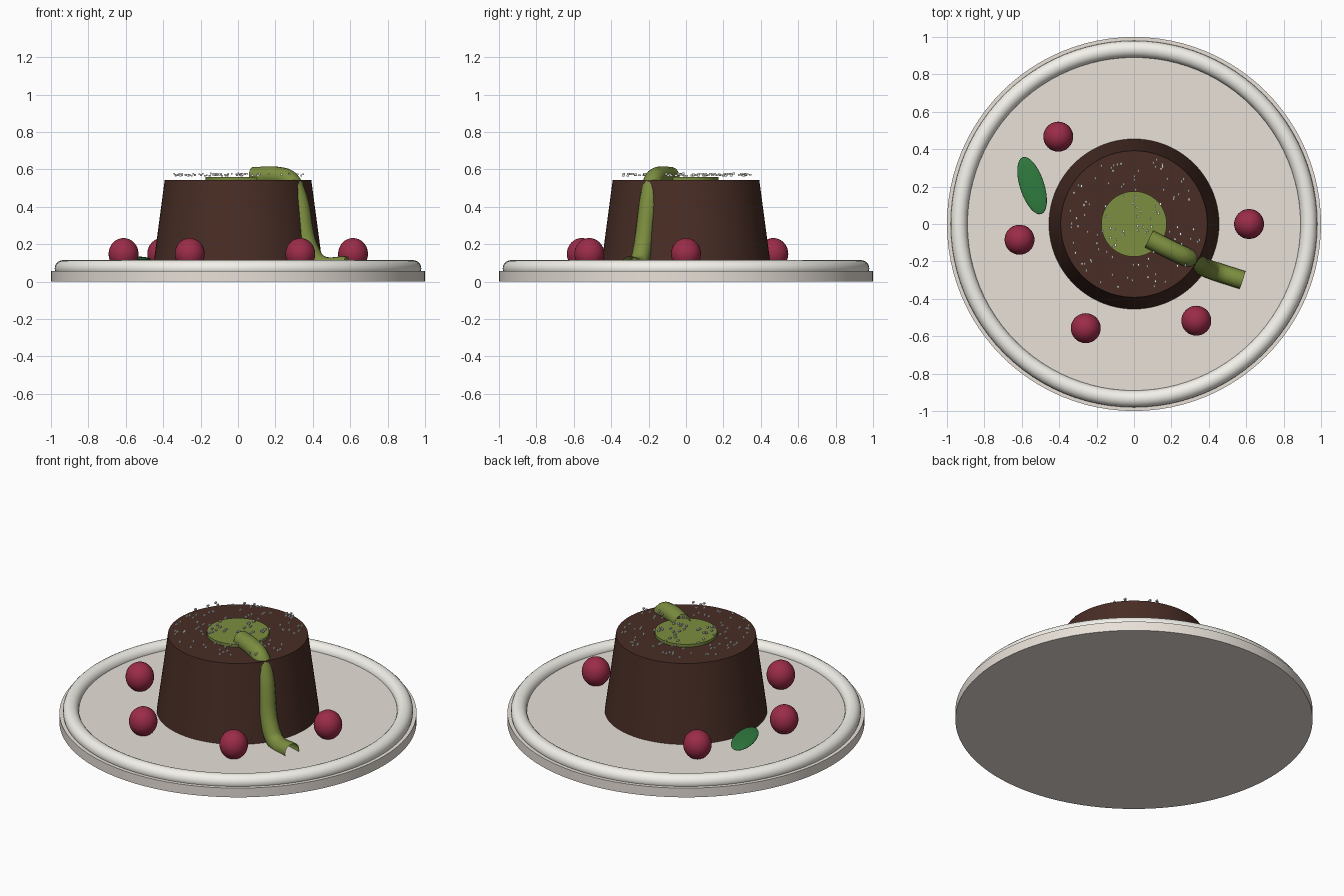
import bpy, bmesh, math, random
from mathutils import Matrix

if "Cube" in bpy.data.objects:
    bpy.data.objects.remove(bpy.data.objects["Cube"])

def mat(name, c):
    m = bpy.data.materials.new(name)
    m.diffuse_color = (*c, 1)
    m.use_nodes = True
    m.node_tree.nodes["Principled BSDF"].inputs["Base Color"].default_value = m.diffuse_color
    return m

PLATE = mat("plate_glaze", (0.81, 0.75, 0.69))
RIM = mat("rim_glaze", (0.90, 0.88, 0.82))
CAKE = mat("chocolate", (0.065, 0.026, 0.018))
SAUCE = mat("green_sauce", (0.20, 0.27, 0.05))
BERRY = mat("berry_red", (0.33, 0.025, 0.065))
LEAF = mat("leaf_green", (0.03, 0.20, 0.05))
SUGAR = mat("sugar", (0.92, 0.92, 0.88))

def finish(name, m):
    o = bpy.context.object
    o.name = name
    o.data.materials.append(m)
    bpy.ops.object.shade_smooth_by_angle(angle=math.radians(40))
    return o

def cone(name, m, r1, r2, z0, z1):
    bpy.ops.mesh.primitive_cone_add(vertices=96, radius1=r1, radius2=r2, depth=z1 - z0,
                                    location=(0, 0, (z0 + z1) / 2))
    return finish(name, m)

def ball(name, m, loc, scale, rot=0):
    bpy.ops.mesh.primitive_uv_sphere_add(segments=32, ring_count=16, radius=1,
                                         location=loc, rotation=(0, 0, rot))
    bpy.context.object.scale = scale
    return finish(name, m)

# Plate: wide base, raised floor, rounded rim
cone("plate_base", PLATE, 1, 1, 0, 0.057)
cone("plate_floor", PLATE, 0.9, 0.9, 0.05, 0.072)
bpy.ops.mesh.primitive_torus_add(major_segments=96, minor_segments=20, major_radius=0.935,
                                 minor_radius=0.045, location=(0, 0, 0.07))
finish("plate_rim", RIM)

# Cake and the sauce pool on top
cone("cake", CAKE, 0.455, 0.392, 0.07, 0.543)
cone("sauce_pool", SAUCE, 0.175, 0.175, 0.54, 0.56)

# Sauce running down the side: open tube along a curve, half sunk in the cake
cu = bpy.data.curves.new("sauce_drip", 'CURVE')
cu.dimensions = '3D'
cu.bevel_depth = 0.05
cu.bevel_resolution = 5
cu.resolution_u = 10
sp = cu.splines.new('BEZIER')
path = [(0.08, -0.08, 0.563), (0.215, -0.147, 0.564), (0.275, -0.175, 0.543),
        (0.31, -0.19, 0.48), (0.392, -0.238, 0.15), (0.44, -0.255, 0.092),
        (0.58, -0.30, 0.086)]
sp.bezier_points.add(len(path) - 1)
for p, c in zip(sp.bezier_points, path):
    p.co = c
    p.handle_left_type = p.handle_right_type = 'AUTO'
drip = bpy.data.objects.new("sauce_drip", cu)
drip.data.materials.append(SAUCE)
bpy.context.collection.objects.link(drip)

# Berries around the cake
for i, (x, y) in enumerate([(0.615, 0), (0.333, -0.517), (-0.258, -0.557),
                            (-0.612, -0.084), (-0.405, 0.467)]):
    ball(f"berry_{i + 1}", BERRY, (x, y, 0.148), (0.08, 0.08, 0.085))

# Leaf
ball("leaf", LEAF, (-0.545, 0.205, 0.12), (0.16, 0.065, 0.014), math.radians(108))

# Sugar specks scattered over the top
random.seed(4)
bm = bmesh.new()
for _ in range(115):
    r, a = 0.365 * math.sqrt(random.random()), random.uniform(0, math.tau)
    loc = (r * math.cos(a), r * math.sin(a), random.uniform(0.566, 0.578))
    bmesh.ops.create_cube(bm, size=1, matrix=Matrix.Translation(loc)
                          @ Matrix.Diagonal((0.009, 0.014, 0.009, 1)))
me = bpy.data.meshes.new("sugar_specks")
bm.to_mesh(me)
bm.free()
me.materials.append(SUGAR)
bpy.context.collection.objects.link(bpy.data.objects.new("sugar_specks", me))
